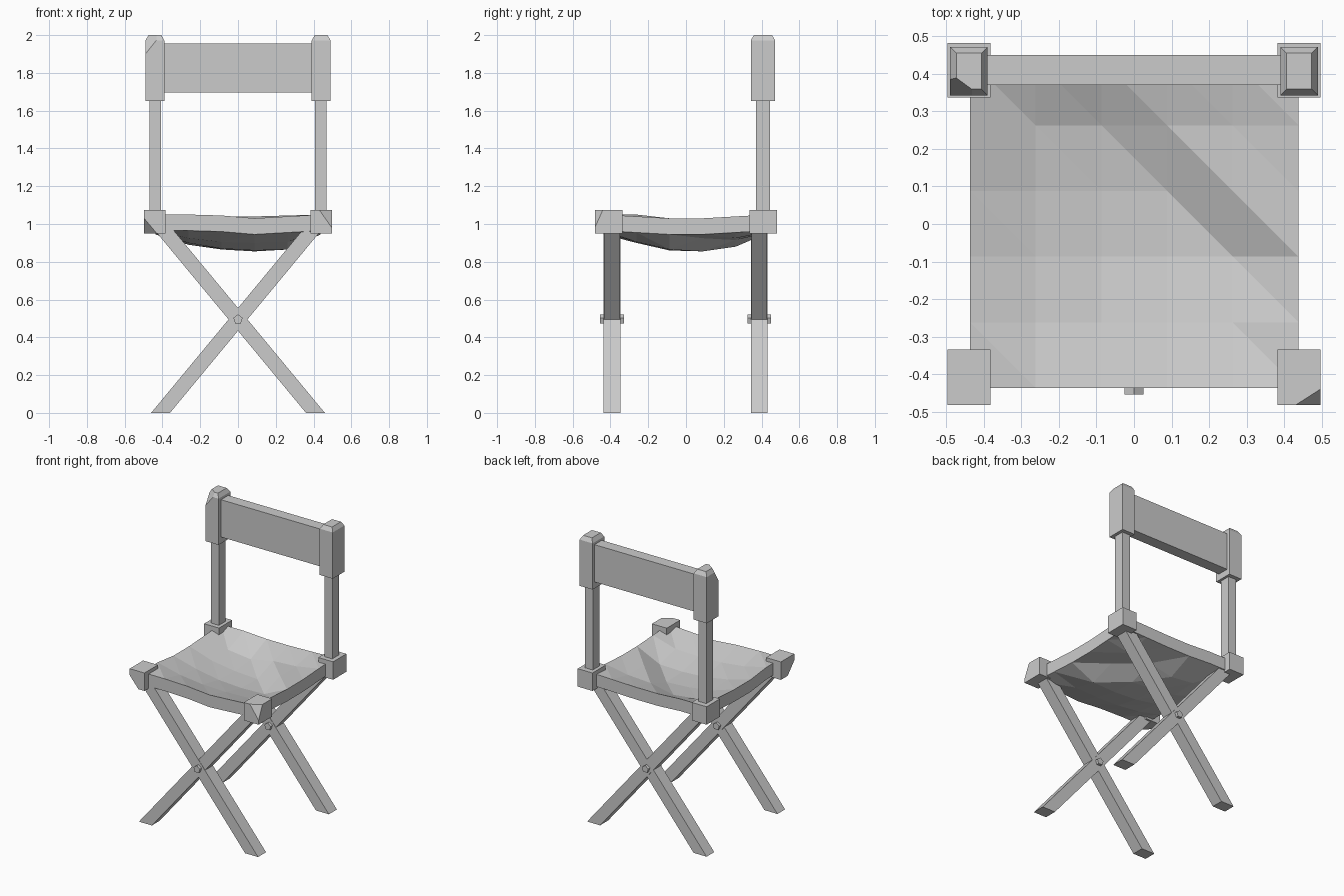
import bpy
import bmesh
from mathutils import Vector

cube = bpy.data.objects.get("Cube")
if cube:
    bpy.data.objects.remove(cube, do_unlink=True)

GREY = (0.6, 0.6, 0.6, 1.0)
mat = bpy.data.materials.new("plain grey")
mat.use_nodes = True
mat.diffuse_color = GREY
shader = mat.node_tree.nodes["Principled BSDF"]
shader.inputs["Base Color"].default_value = GREY
shader.inputs["Roughness"].default_value = 0.8


def finish(name, bm):
    bmesh.ops.recalc_face_normals(bm, faces=bm.faces)
    mesh = bpy.data.meshes.new(name)
    bm.to_mesh(mesh)
    bm.free()
    mesh.materials.append(mat)
    obj = bpy.data.objects.new(name, mesh)
    bpy.context.collection.objects.link(obj)
    return obj


def box(lo, hi):
    """Box between two opposite corners."""
    lo, hi = Vector(lo), Vector(hi)
    bm = bmesh.new()
    bmesh.ops.create_cube(bm, size=1)
    bmesh.ops.scale(bm, vec=hi - lo, verts=bm.verts)
    bmesh.ops.translate(bm, vec=(lo + hi) / 2, verts=bm.verts)
    return bm


def prism(profile, y0, y1):
    """Extrude an (x, z) outline along y."""
    bm = bmesh.new()
    face = bm.faces.new([bm.verts.new((x, y0, z)) for x, z in profile])
    ext = bmesh.ops.extrude_face_region(bm, geom=[face], use_keep_orig=True)
    moved = [g for g in ext["geom"] if isinstance(g, bmesh.types.BMVert)]
    bmesh.ops.translate(bm, vec=(0, y1 - y0, 0), verts=moved)
    return bm


def chip(bm, a, b, c):
    """Slice off the corner lying beyond the plane through three points."""
    a, b, c = Vector(a), Vector(b), Vector(c)
    normal = (b - a).cross(c - a).normalized()
    centre = sum((v.co for v in bm.verts), Vector()) / len(bm.verts)
    if normal.dot(centre - a) > 0:
        normal.negate()
    geom = bm.verts[:] + bm.edges[:] + bm.faces[:]
    bmesh.ops.bisect_plane(bm, geom=geom, plane_co=a, plane_no=normal, clear_outer=True)
    bmesh.ops.holes_fill(bm, edges=[e for e in bm.edges if e.is_boundary], sides=0)


def span(s, inner, outer):
    return sorted((s * inner, s * outer))


for side, s in (("right", -1), ("left", 1)):
    # Back posts
    x0, x1 = span(s, 0.407, 0.468)
    finish(side + "_back_post", box((x0, 0.37, 1.0), (x1, 0.445, 1.7)))

    # Post caps with a tapered top
    x0, x1 = span(s, 0.39, 0.49)
    bm = box((x0, 0.343, 1.65), (x1, 0.472, 1.972))
    top = max(bm.faces, key=lambda f: f.calc_center_median().z)
    bmesh.ops.inset_individual(bm, faces=[top], thickness=0.023)
    bmesh.ops.translate(bm, vec=(0, 0, 0.028), verts=top.verts)
    if s < 0:
        chip(bm, (-0.49, 0.343, 1.90), (-0.43, 0.343, 1.975), (-0.49, 0.385, 1.972))
    finish(side + "_post_cap", bm)

    # Seat corner blocks, the front two with chipped corners
    x0, x1 = span(s, 0.383, 0.497)
    finish(side + "_back_block", box((x0, 0.337, 0.95), (x1, 0.483, 1.075)))
    bm = box((x0, -0.483, 0.95), (x1, -0.335, 1.075))
    if s < 0:
        chip(bm, (-0.497, -0.483, 1.03), (-0.43, -0.483, 0.95), (-0.497, -0.41, 0.95))
    else:
        chip(bm, (0.43, -0.483, 1.075), (0.497, -0.44, 1.075), (0.497, -0.483, 0.98))
    finish(side + "_front_block", bm)

# Backrest panel
finish("backrest", box((-0.4, 0.37, 1.695), (0.4, 0.45, 1.955)))

# Crossed legs and their pivot pins
for end, y in (("front", -0.392), ("back", 0.388)):
    for side, s in (("right", -1), ("left", 1)):
        outline = [(s * 0.46, 0), (s * 0.36, 0), (s * -0.452, 0.98), (s * -0.352, 0.98)]
        half = 0.043 + s * 0.001
        finish(f"{end}_{side}_leg", prism(outline, y - half, y + half))
    pin = bmesh.new()
    bmesh.ops.create_cone(pin, cap_ends=True, segments=5, radius1=0.026, radius2=0.026, depth=0.125)
    for v in pin.verts:
        v.co = Vector((v.co.x, y + v.co.z, 0.495 + v.co.y))
    finish(end + "_pivot_pin", pin)

# Sagging faceted seat: heights run right to left, front row first
HEIGHTS = (
    (1.05, 1.05, 1.045, 1.03, 1.04, 1.05),
    (1.05, 1.01, 0.99, 0.985, 0.99, 1.04),
    (1.03, 0.985, 0.955, 0.945, 0.95, 1.03),
    (1.03, 0.975, 0.95, 0.94, 1.01, 1.03),
    (1.04, 0.985, 0.965, 1.0, 1.01, 1.04),
    (1.05, 1.05, 1.04, 1.04, 1.045, 1.05),
)
bm = bmesh.new()
grid = [[bm.verts.new((-0.437 + 0.175 * i, -0.437 + 0.175 * j, z))
         for i, z in enumerate(row)] for j, row in enumerate(HEIGHTS)]
for j in range(5):
    for i in range(5):
        a, b = grid[j][i], grid[j][i + 1]
        c, d = grid[j + 1][i + 1], grid[j + 1][i]
        bm.faces.new((a, b, d))
        bm.faces.new((b, c, d))
ext = bmesh.ops.extrude_face_region(bm, geom=bm.faces[:], use_keep_orig=True)
lower = [g for g in ext["geom"] if isinstance(g, bmesh.types.BMVert)]
bmesh.ops.translate(bm, vec=(0, 0, -0.085), verts=lower)
finish("seat", bm)
